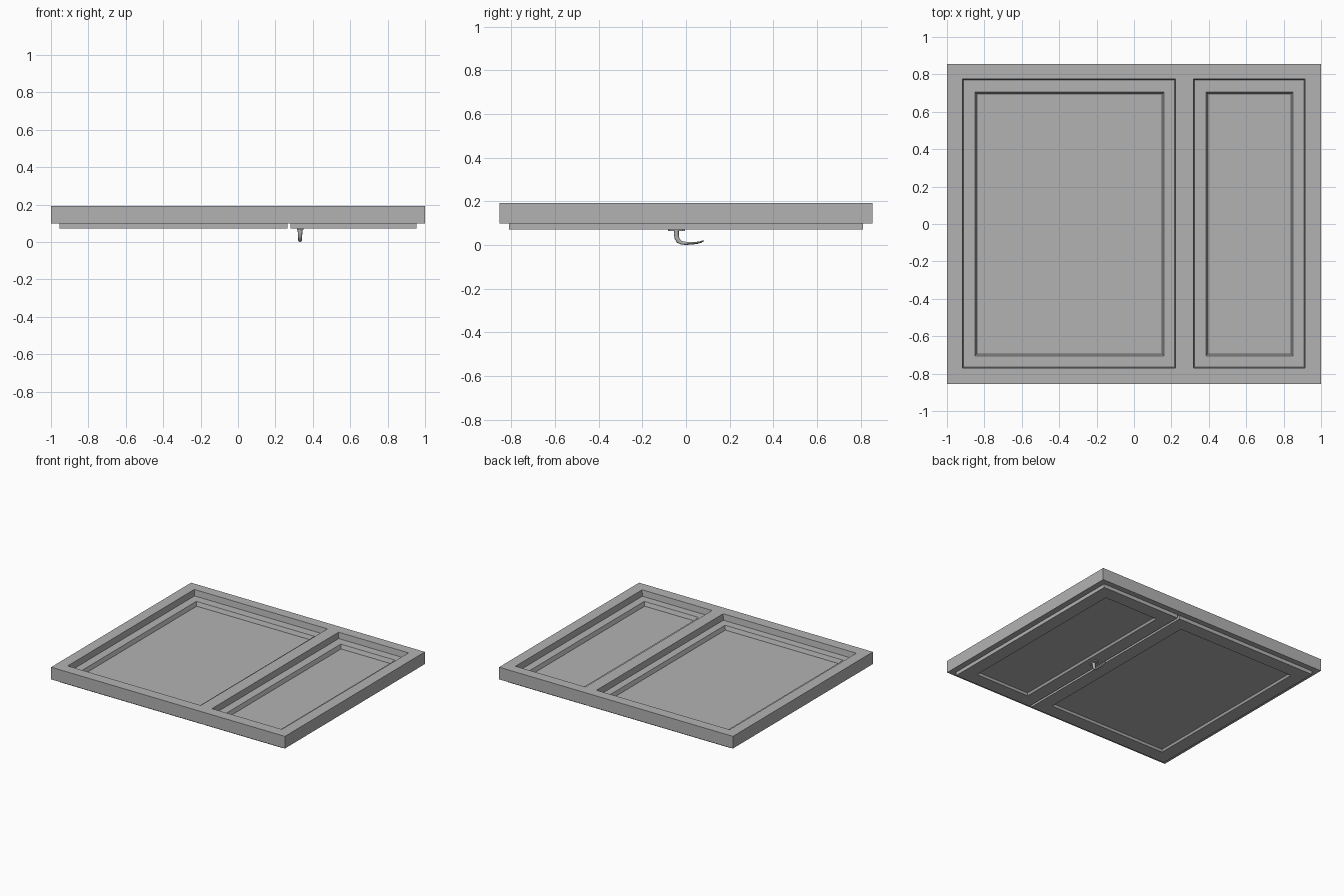
import bpy, bmesh, math
from mathutils import Vector

if "Cube" in bpy.data.objects:
    bpy.data.objects.remove(bpy.data.objects["Cube"])

grey = bpy.data.materials.new("dark_grey")
grey.diffuse_color = (.45, .45, .45, 1)
grey.use_nodes = True
grey.node_tree.nodes["Principled BSDF"].inputs["Base Color"].default_value = grey.diffuse_color


def finish(name, bm):
    bmesh.ops.recalc_face_normals(bm, faces=bm.faces[:])
    me = bpy.data.meshes.new(name)
    bm.to_mesh(me)
    bm.free()
    me.materials.append(grey)
    ob = bpy.data.objects.new(name, me)
    bpy.context.collection.objects.link(ob)
    return ob


def inset(r, d):
    return (r[0] + d, r[1] - d, r[2] + d, r[3] - d)


def rect_ring(bm, profile):
    """Closed ring through (rectangle, z) loops; rectangle = x0, x1, y0, y1."""
    loops = [[bm.verts.new((x, y, z)) for x, y in
              ((r[0], r[2]), (r[1], r[2]), (r[1], r[3]), (r[0], r[3]))]
             for r, z in profile]
    for a, b in zip(loops, loops[1:] + loops[:1]):
        for i in range(4):
            j = (i + 1) % 4
            bm.faces.new((a[i], a[j], b[j], b[i]))


def box(name, r, z0, z1, bevel=0):
    bm = bmesh.new()
    bmesh.ops.create_cube(bm, size=1)
    for v in bm.verts:
        v.co = Vector((r[0] if v.co.x < 0 else r[1],
                       r[2] if v.co.y < 0 else r[3],
                       z0 if v.co.z < 0 else z1))
    if bevel:
        edges = [e for e in bm.edges
                 if abs(e.verts[0].co.z - e.verts[1].co.z) > 1e-4]
        bmesh.ops.bevel(bm, geom=edges, offset=bevel, segments=4, affect='EDGES')
    return finish(name, bm)


MID = 0.2725
# name, outer half of frame, frame opening, sash outline, glass opening
BAYS = [
    ("wide", (-1, MID, -.855, .855), (-.917, .222, -.771, .776),
     (-.955, .265, -.812, .812), (-.85, .16, -.705, .705)),
    ("narrow", (MID, 1, -.855, .855), (.317, .915, -.771, .776),
     (.28, .955, -.812, .812), (.385, .85, -.705, .705)),
]

# fixed outer frame with central mullion, rebated underneath for the sashes
bm = bmesh.new()
for _, outer, opening, sash, _ in BAYS:
    rect_ring(bm, [(outer, .193), (opening, .193), (inset(opening, .006), .147),
                   (sash, .147), (sash, .099), (outer, .099)])
bmesh.ops.remove_doubles(bm, verts=bm.verts[:], dist=1e-5)
bmesh.ops.delete(bm, geom=[f for f in bm.faces
                           if all(abs(v.co.x - MID) < 1e-4 for v in f.verts)],
                 context='FACES')
finish("window_frame", bm)

# opening sashes and their panes
for name, _, _, sash, pane in BAYS:
    bm = bmesh.new()
    s = inset(sash, .001)
    inner = inset(pane, .01)
    rect_ring(bm, [(s, .072), (s, .146), (pane, .146), (inner, .117),
                   (inner, .09), (pane, .072)])
    finish(name + "_sash", bm)
    box(name + "_glass", inset(pane, .005), .088, .115)

# handle plate on the narrow sash
HX = .332
box("handle_plate", (HX - .017, HX + .017, -.083, -.005), .064, .073, .008)

# curved handle lever: y, z, half width, half thickness
path = [(-.044, .068, .014, .012), (-.044, .048, .012, .011),
        (-.042, .032, .011, .011), (-.034, .018, .010, .010),
        (-.020, .010, .010, .008), (.000, .008, .010, .007),
        (.025, .008, .010, .006), (.050, .010, .010, .005),
        (.068, .014, .010, .004), (.081, .020, .008, .003)]
bm = bmesh.new()
rings = []
N = 12
for i, (y, z, w, t) in enumerate(path):
    a, b = path[max(i - 1, 0)], path[min(i + 1, len(path) - 1)]
    d = Vector((0, b[0] - a[0], b[1] - a[1])).normalized()
    n = Vector((0, -d.z, d.y))
    rings.append([bm.verts.new(Vector((HX, y, z))
                  + Vector((w * math.cos(k * math.tau / N), 0, 0))
                  + n * t * math.sin(k * math.tau / N)) for k in range(N)])
for a, b in zip(rings, rings[1:]):
    for k in range(N):
        j = (k + 1) % N
        bm.faces.new((a[k], a[j], b[j], b[k]))
bm.faces.new(rings[0])
bm.faces.new(rings[-1])
lever = finish("handle_lever", bm)
bpy.context.view_layer.objects.active = lever
lever.select_set(True)
bpy.ops.object.shade_smooth_by_angle(angle=math.radians(40))
